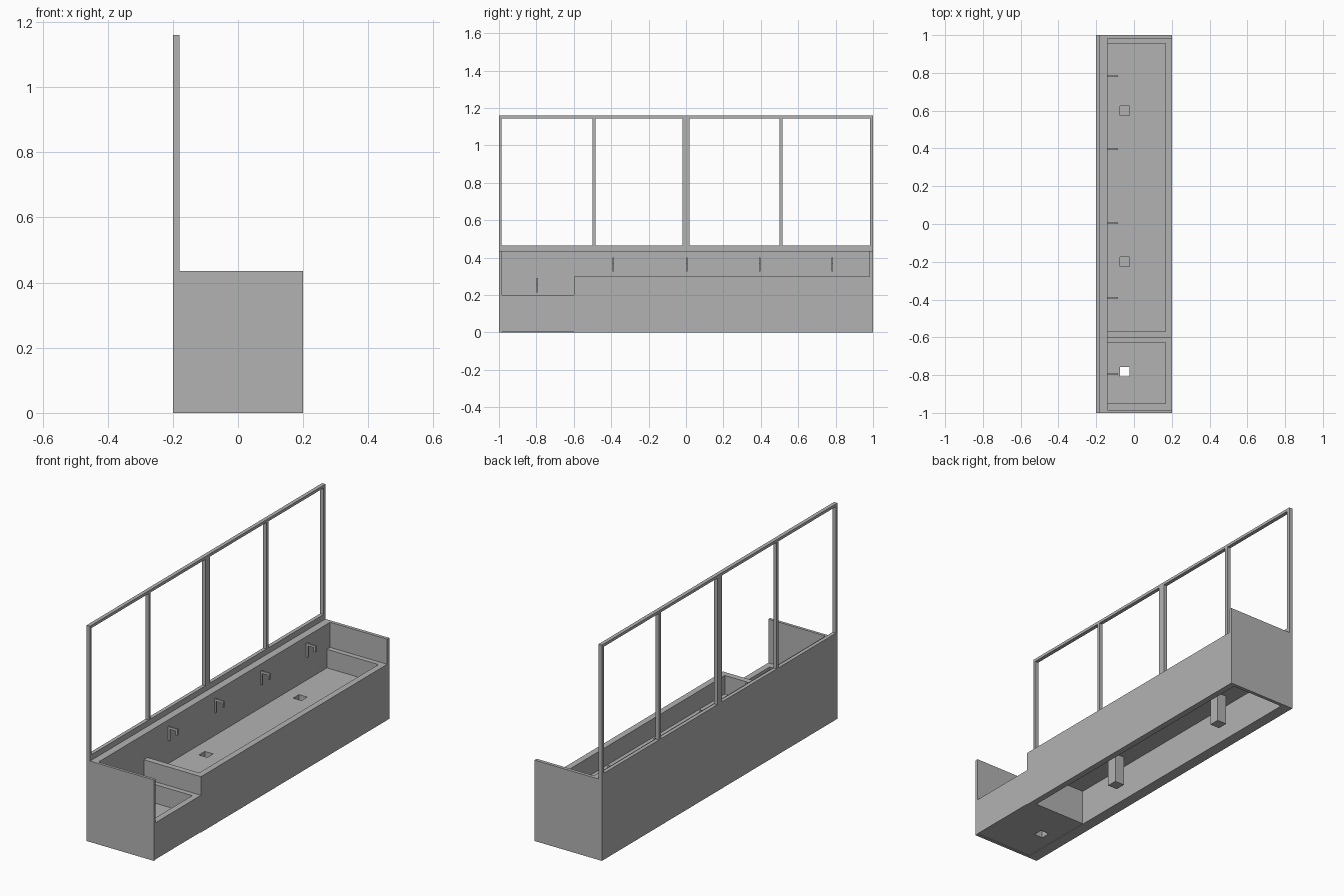
import bpy, bmesh

if "Cube" in bpy.data.objects:
    bpy.data.objects.remove(bpy.data.objects["Cube"])

# one grey for everything
grey = bpy.data.materials.new("plain grey")
grey.diffuse_color = (0.45, 0.45, 0.45, 1)
grey.use_nodes = True
grey.node_tree.nodes["Principled BSDF"].inputs["Base Color"].default_value = grey.diffuse_color


def make(name, boxes):
    """One object from boxes given as (x0, x1, y0, y1, z0, z1)."""
    bm = bmesh.new()
    for x0, x1, y0, y1, z0, z1 in boxes:
        vs = bmesh.ops.create_cube(bm, size=1)["verts"]
        for v in vs:
            v.co.x = x1 if v.co.x > 0 else x0
            v.co.y = y1 if v.co.y > 0 else y0
            v.co.z = z1 if v.co.z > 0 else z0
    me = bpy.data.meshes.new(name)
    bm.to_mesh(me)
    bm.free()
    me.materials.append(grey)
    ob = bpy.data.objects.new(name, me)
    bpy.context.collection.objects.link(ob)
    return ob


def cut(ob, box):
    """Subtract a box, apply, and remove the cutter."""
    cutter = make("cutter", [box])
    cutter.hide_render = True
    mod = ob.modifiers.new("cut", 'BOOLEAN')
    mod.operation = 'DIFFERENCE'
    mod.solver = 'EXACT'
    mod.object = cutter
    bpy.context.view_layer.objects.active = ob
    bpy.ops.object.modifier_apply(modifier=mod.name)
    bpy.data.objects.remove(cutter, do_unlink=True)


BACK, FRONT, LIP = -0.14, 0.2, 0.167
TOP = 0.435
DX, H = -0.05, 0.025          # drain centre and half size

# casing: thick back wall and two tall end panels
make("back_wall", [(-0.2, BACK, -0.985, 0.982, 0, TOP)])
make("left_end_panel", [(-0.2, FRONT, -1, -0.985, 0, TOP)])
make("right_end_panel", [(-0.2, FRONT, 0.982, 1, 0, TOP)])
make("front_panel", [(LIP, FRONT, -0.6, 0.982, 0, 0.19)])

# long high basin with two drains
basin = make("high_basin", [(BACK, FRONT, -0.6, 0.982, 0.19, 0.3)])
cut(basin, (BACK, LIP, -0.568, 0.955, 0.2, 0.4))
for y in (-0.2, 0.6):
    cut(basin, (DX - H, DX + H, y - H, y + H, 0.1, 0.25))
    pipe = make("drain_pipe", [(DX - H - .003, DX + H + .003,
                                y - H - .003, y + H + .003, 0.03, 0.19)])
    cut(pipe, (DX - H, DX + H, y - H, y + H, 0.035, 0.25))

# short low basin with a through drain
low = make("low_basin", [(BACK, FRONT, -0.985, -0.6, 0.003, 0.2)])
cut(low, (BACK, LIP, -0.95, -0.627, 0.1, 0.3))
cut(low, (DX - H, DX + H, -0.782 - H, -0.782 + H, -0.1, 0.15))

# partition below the step between the basins
make("partition", [(BACK, LIP, -0.6, -0.568, 0.003, 0.19)])

# taps: wall bar, arm and spout tip
for y, z in ((-0.795, 0.215), (-0.39, 0.325), (0.003, 0.325),
             (0.395, 0.325), (0.783, 0.325)):
    w = 0.004
    make("tap", [(BACK, -0.13, y - w, y + w, z, z + 0.075),
                 (-0.13, -0.085, y - w, y + w, z + 0.062, z + 0.075),
                 (-0.095, -0.085, y - w, y + w, z + 0.04, z + 0.062)])

# two upright frames, each with a middle post
X0, X1 = -0.2, -0.18
for name, y0, y1, in0, in1, mid in (
        ("left_frame", -1, 0, -0.987, -0.02, -0.493),
        ("right_frame", 0, 1, 0.02, 0.984, 0.507)):
    make(name, [(X0, X1, y0, y1, TOP, 0.465),
                (X0, X1, y0, y1, 1.145, 1.16),
                (X0, X1, y0, in0, 0.465, 1.145),
                (X0, X1, in1, y1, 0.465, 1.145),
                (X0, X1, mid - 0.008, mid + 0.008, 0.465, 1.145)])
